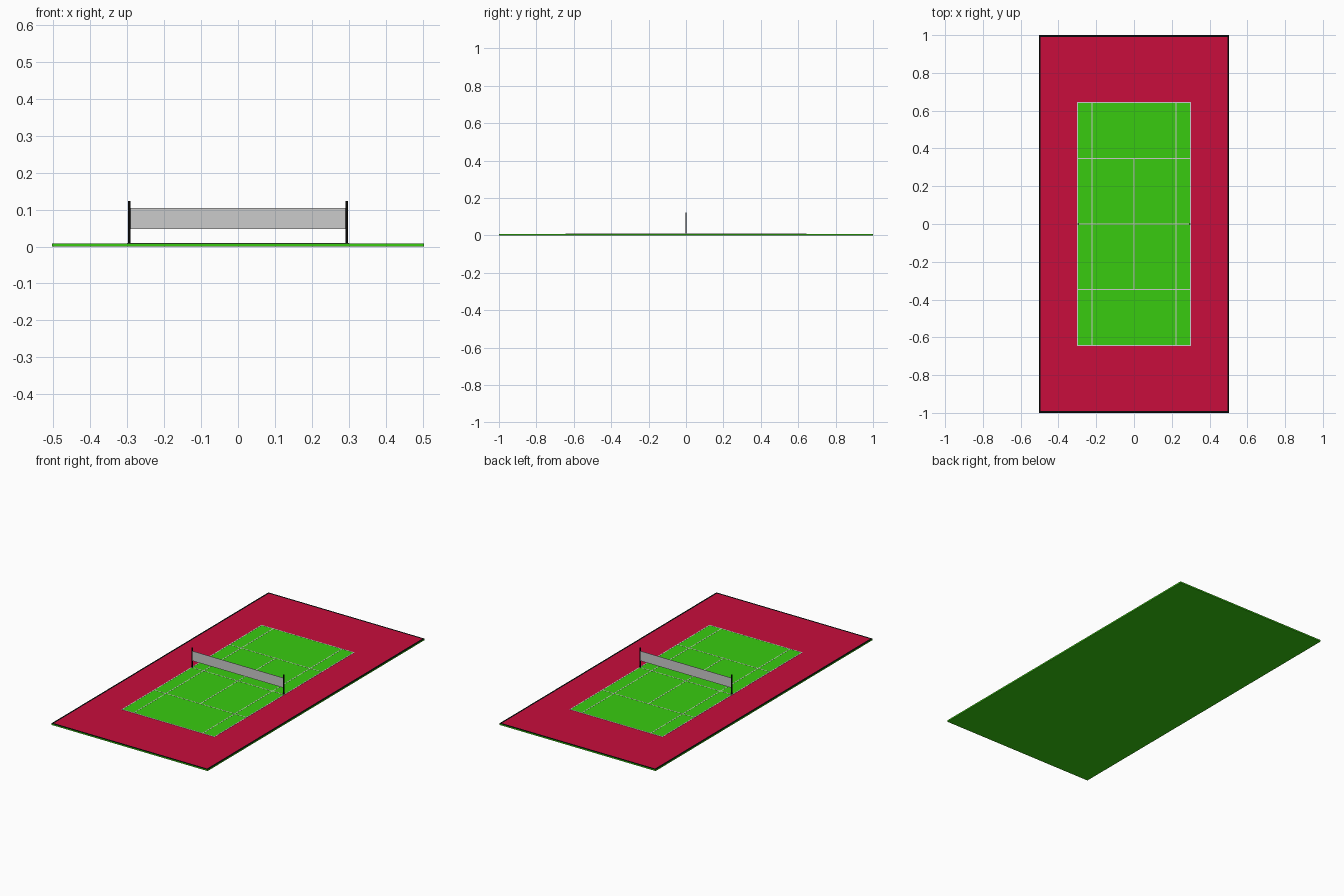
import bpy

if "Cube" in bpy.data.objects:
    bpy.data.objects.remove(bpy.data.objects["Cube"])


def material(name, rgb):
    m = bpy.data.materials.new(name)
    m.diffuse_color = (*rgb, 1)
    m.use_nodes = True
    m.node_tree.nodes["Principled BSDF"].inputs["Base Color"].default_value = m.diffuse_color
    return m


GREEN = material("court_green", (0.04, 0.60, 0.005))
RED = material("surround_red", (0.58, 0.004, 0.045))
BLACK = material("black", (0.003, 0.003, 0.003))
LINE = material("line_paint", (0.62, 0.62, 0.62))


def box(name, x0, x1, y0, y1, z0, z1, mat=None):
    bpy.ops.mesh.primitive_cube_add(
        size=1, location=((x0 + x1) / 2, (y0 + y1) / 2, (z0 + z1) / 2))
    ob = bpy.context.object
    ob.name = name
    ob.scale = (x1 - x0, y1 - y0, z1 - z0)
    bpy.ops.object.transform_apply(location=False, rotation=False, scale=True)
    if mat:
        ob.data.materials.append(mat)
    return ob


SX, SY = 0.504, 1.0      # slab half size
CX, CY = 0.298, 0.643    # court half size
B, W = 0.01, 0.0025      # border width, line half width
Z = 0.008                # slab top

# Base slab and painted layers
box("base_slab", -SX, SX, -SY, SY, 0, Z, GREEN)
box("surround", -SX + B, SX - B, -SY + B, SY - B, Z - 0.001, Z + 0.0005, RED)
box("playing_court", -CX, CX, -CY, CY, Z - 0.001, Z + 0.001, GREEN)

# Black border around the slab top
for s, side in ((-1, "a"), (1, "b")):
    xs = sorted((s * SX, s * (SX - B)))
    ys = sorted((s * SY, s * (SY - B)))
    box("border_long_" + side, *xs, -SY, SY, Z - 0.001, Z + 0.0005, BLACK)
    box("border_short_" + side, -SX + B, SX - B, *ys, Z - 0.001, Z + 0.0005, BLACK)


# Court lines
def line(name, x0, x1, y0, y1):
    box(name, x0 - W, x1 + W, y0 - W, y1 + W, Z - 0.001, Z + 0.0015, LINE)


for s, side in ((-1, "a"), (1, "b")):
    line("baseline_" + side, -CX, CX, s * CY, s * CY)
    line("doubles_line_" + side, s * CX, s * CX, -CY, CY)
    line("singles_line_" + side, s * 0.222, s * 0.222, -CY, CY)
    line("service_line_" + side, -CX, CX, s * 0.347, s * 0.347)
line("centre_line", 0, 0, -0.347, 0.347)
line("net_line", -CX, CX, 0, 0)

# Net and its two posts
box("net", -0.295, 0.295, -0.001, 0.001, 0.048, 0.105)
for s, side in ((-1, "left"), (1, "right")):
    bpy.ops.mesh.primitive_cylinder_add(
        vertices=16, radius=0.0035, depth=0.118, location=(s * 0.295, 0, 0.064))
    post = bpy.context.object
    post.name = "net_post_" + side
    post.data.materials.append(BLACK)
    bpy.ops.object.shade_smooth_by_angle()
